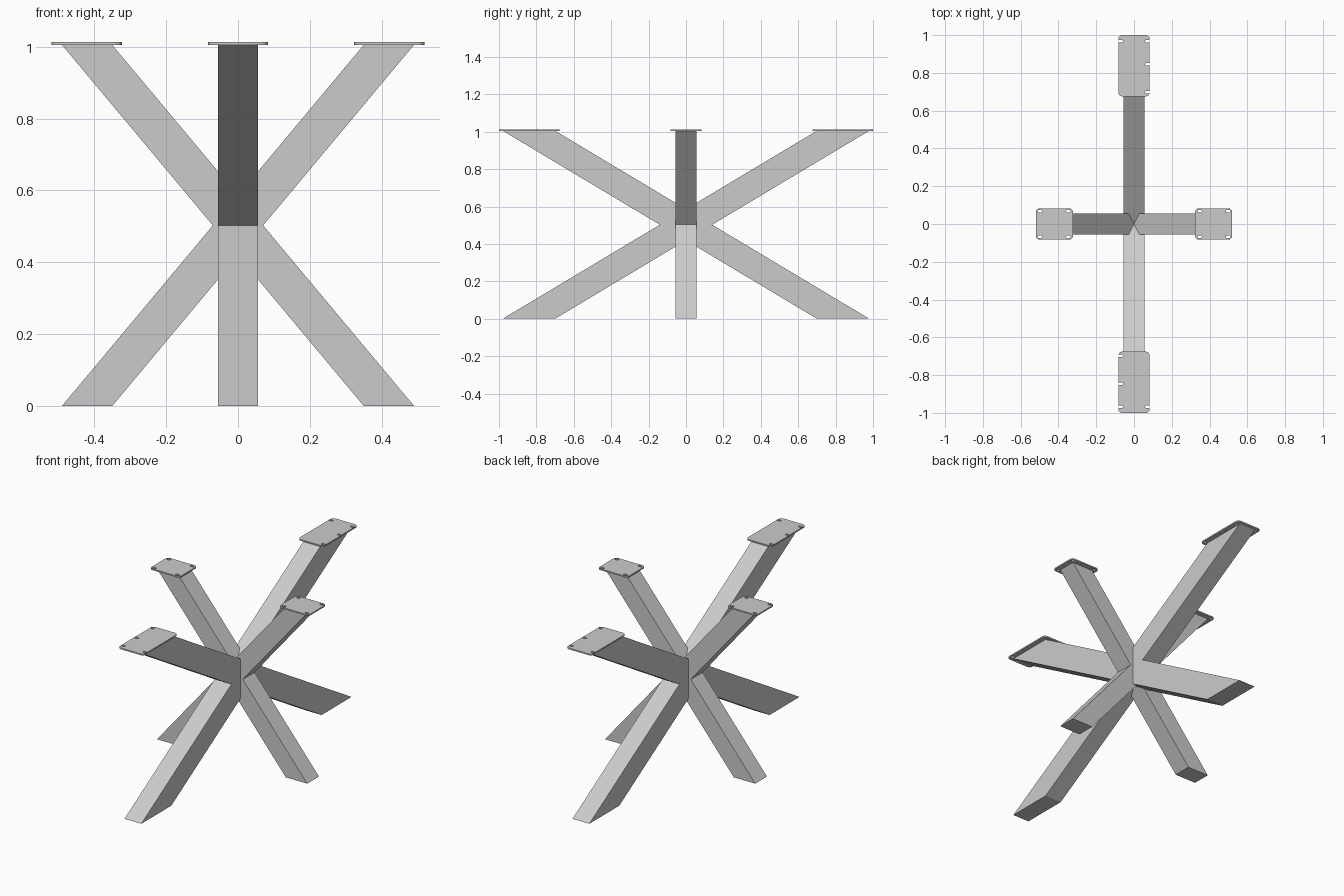
import bpy, bmesh, math

if "Cube" in bpy.data.objects:
    bpy.data.objects.remove(bpy.data.objects["Cube"])

H = 1.005          # top of the legs
T = 0.008          # plate thickness
C = H / 2
W = 0.055          # half thickness of the beams


def cross_legs(name, mid, half, along_y):
    """Two crossing slanted beams as one extruded X profile."""
    o, i, k = mid + half, mid - half, C * half / mid
    prof = [(o, 0), (half, C), (o, H), (i, H), (0, C + k), (-i, H),
            (-o, H), (-half, C), (-o, 0), (-i, 0), (0, C - k), (i, 0)]
    bm = bmesh.new()
    vs = [bm.verts.new((-W, a, z) if along_y else (a, -W, z)) for a, z in prof]
    f = bm.faces.new(vs)
    ext = bmesh.ops.extrude_face_region(bm, geom=[f])
    shift = (2 * W, 0, 0) if along_y else (0, 2 * W, 0)
    bmesh.ops.translate(bm, vec=shift,
                        verts=[g for g in ext["geom"] if isinstance(g, bmesh.types.BMVert)])
    bmesh.ops.recalc_face_normals(bm, faces=bm.faces[:])
    me = bpy.data.meshes.new(name)
    bm.to_mesh(me)
    bm.free()
    ob = bpy.data.objects.new(name, me)
    bpy.context.collection.objects.link(ob)
    return ob


def rounded(cx, cy, hx, hy, r, n=5):
    """Outline of a rounded rectangle."""
    pts = []
    for q, (sx, sy) in enumerate([(1, 1), (-1, 1), (-1, -1), (1, -1)]):
        for j in range(n + 1):
            a = math.pi / 2 * (q + j / n)
            pts.append((cx + sx * (hx - r) + r * math.cos(a),
                        cy + sy * (hy - r) + r * math.sin(a)))
    return pts


def plate(name, cx, cy, hx, hy, holes):
    """Mounting plate with slotted screw holes."""
    cu = bpy.data.curves.new(name, 'CURVE')
    cu.dimensions = '2D'
    cu.fill_mode = 'BOTH'
    cu.extrude = T / 2
    loops = [rounded(cx, cy, hx, hy, 0.02)]
    loops += [rounded(x, y, 0.012, 0.007, 0.0065) for x, y in holes]
    for pts in loops:
        sp = cu.splines.new('POLY')
        sp.points.add(len(pts) - 1)
        for p, (x, y) in zip(sp.points, pts):
            p.co = (x, y, 0, 1)
        sp.use_cyclic_u = True
    ob = bpy.data.objects.new(name, cu)
    ob.location.z = H + T / 2
    bpy.context.collection.objects.link(ob)
    bpy.ops.object.select_all(action='DESELECT')
    ob.select_set(True)
    bpy.context.view_layer.objects.active = ob
    bpy.ops.object.convert(target='MESH')


# Crossing legs, joined at the hub
legs = cross_legs("crossed_legs", 0.84, 0.14, True)
short = cross_legs("short_legs_joiner", 0.42, 0.07, False)
mod = legs.modifiers.new("join", 'BOOLEAN')
mod.operation = 'UNION'
mod.solver = 'EXACT'
mod.object = short
bpy.context.view_layer.objects.active = legs
legs.select_set(True)
bpy.ops.object.modifier_apply(modifier=mod.name)
bpy.data.objects.remove(short)

# Plates on the short and long legs
for s, side, end in ((1, "right", "back"), (-1, "left", "front")):
    plate(side + "_plate", s * 0.421, 0, 0.098, 0.083,
          [(s * x, y) for x in (0.347, 0.498) for y in (-0.067, 0.067)])
    plate(end + "_plate", 0, s * 0.838, 0.083, 0.162,
          [(s * x, s * y) for x, y in ((-0.07, 0.968), (0.07, 0.968),
                                       (0.07, 0.845), (0.07, 0.697))])
